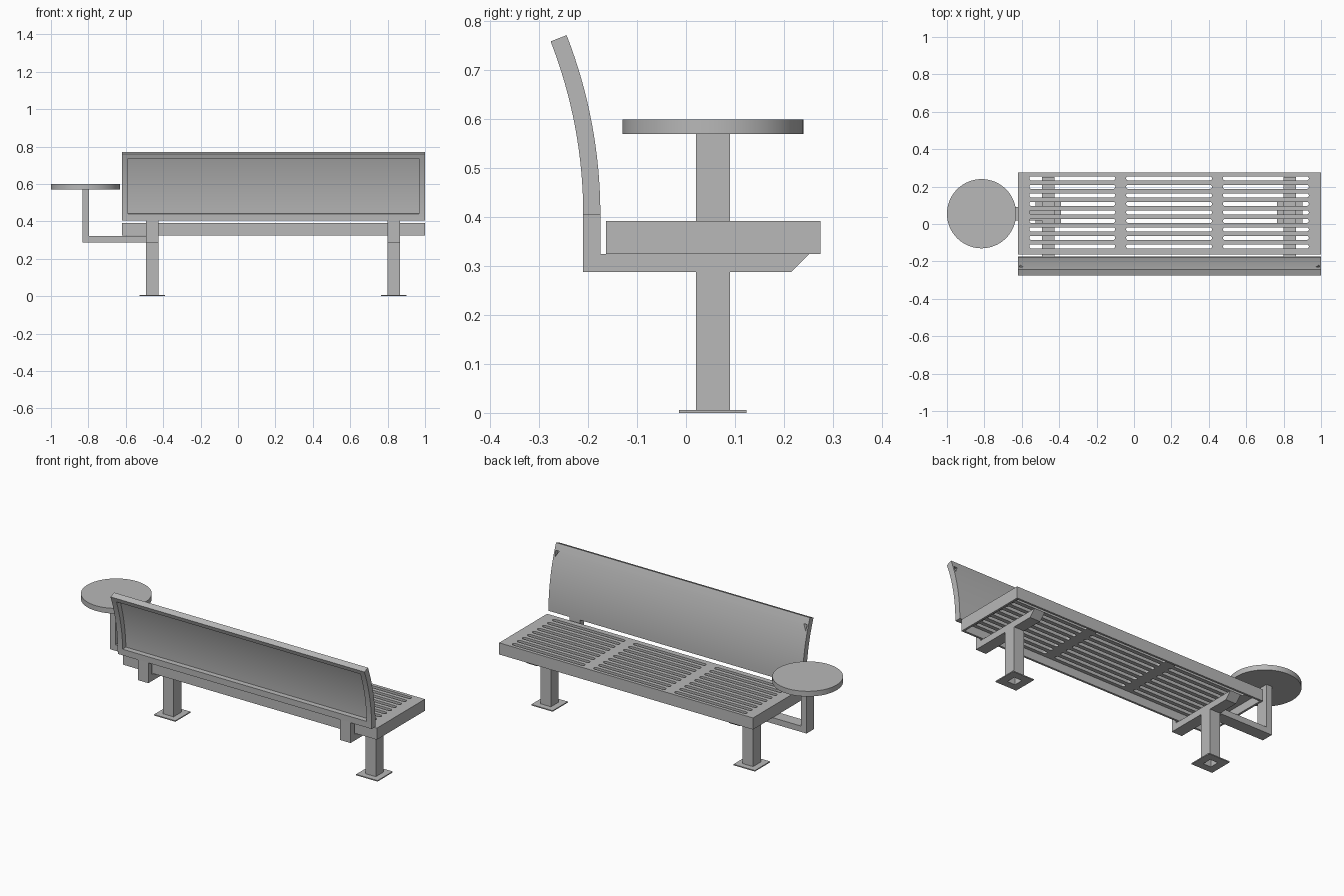
import bpy, bmesh, math
from mathutils import Vector

if "Cube" in bpy.data.objects:
    bpy.data.objects.remove(bpy.data.objects["Cube"], do_unlink=True)

GREY = (0.48, 0.48, 0.48, 1)
metal = bpy.data.materials.new("grey_metal")
metal.use_nodes = True
metal.diffuse_color = GREY
metal.node_tree.nodes["Principled BSDF"].inputs["Base Color"].default_value = GREY


def add_prism(bm, outline, offset):
    """Closed outline of 3D points, extruded by offset."""
    face = bm.faces.new([bm.verts.new(p) for p in outline])
    top = bmesh.ops.extrude_face_region(bm, geom=[face])["geom"]
    moved = [v for v in top if isinstance(v, bmesh.types.BMVert)]
    bmesh.ops.translate(bm, verts=moved, vec=Vector(offset))


def add_box(bm, x, y, z):
    outline = [(x[0], y[0], z[0]), (x[1], y[0], z[0]), (x[1], y[1], z[0]), (x[0], y[1], z[0])]
    add_prism(bm, outline, (0, 0, z[1] - z[0]))


def finish(bm, name):
    bmesh.ops.recalc_face_normals(bm, faces=bm.faces)
    mesh = bpy.data.meshes.new(name)
    bm.to_mesh(mesh)
    bm.free()
    mesh.materials.append(metal)
    obj = bpy.data.objects.new(name, mesh)
    bpy.context.collection.objects.link(obj)
    return obj


def box(name, x, y, z):
    bm = bmesh.new()
    add_box(bm, x, y, z)
    return finish(bm, name)


def activate(obj):
    bpy.ops.object.select_all(action="DESELECT")
    obj.select_set(True)
    bpy.context.view_layer.objects.active = obj


def cut(obj, cutter):
    """Subtract the cutter from the object and discard it."""
    mod = obj.modifiers.new("cut", "BOOLEAN")
    mod.operation, mod.solver, mod.object = "DIFFERENCE", "EXACT", cutter
    activate(obj)
    bpy.ops.object.modifier_apply(modifier=mod.name)
    bpy.data.objects.remove(cutter, do_unlink=True)


def smooth(obj):
    activate(obj)
    bpy.ops.object.shade_smooth_by_angle(angle=math.radians(30))


LEFT, RIGHT = 1.0, -0.62
POST_Y = 0.055
POST_X = {"right": -0.458, "left": 0.832}
HALF_W, HALF_D = 0.033, 0.035
ARM_Z, SEAT_Z, SEAT_TOP = 0.288, 0.325, 0.392

# Seat pan, hollow underneath, with three columns of rounded slots
seat = box("seat", (RIGHT, LEFT), (-0.163, 0.275), (SEAT_Z, SEAT_TOP))
rim = 0.012
cut(seat, box("cavity", (RIGHT + rim, LEFT - rim), (-0.163 + rim, 0.275 - rim),
              (0.3, SEAT_TOP - 0.02)))
bm = bmesh.new()
slot_r = 0.011
for column in range(3):
    x0 = -0.56 + column * 0.5175
    ends = [(x0 + slot_r, 90), (x0 + 0.46 - slot_r, 270)]
    for row in range(9):
        y = -0.12 + row * 0.0455
        outline = []
        for cx, start in ends:
            for step in range(7):
                a = math.radians(start + step * 30)
                outline.append((cx + slot_r * math.cos(a), y + slot_r * math.sin(a), 0.35))
        add_prism(bm, outline, (0, 0, 0.1))
cut(seat, finish(bm, "slots"))

# Curved backrest: bent sheet with a deep rim, recessed from behind
CENTRE_Y, CENTRE_Z, R_BACK, R_FRONT = -1.185, 0.405, 0.975, 1.01


def arc_prism(name, r0, r1, a0, a1, x0, x1, steps=16):
    angles = [math.radians(a0 + (a1 - a0) * i / steps) for i in range(steps + 1)]
    path = [(r0, a) for a in angles] + [(r1, a) for a in reversed(angles)]
    bm = bmesh.new()
    add_prism(bm, [(x0, CENTRE_Y + r * math.cos(a), CENTRE_Z + r * math.sin(a))
                   for r, a in path], (x1 - x0, 0, 0))
    return finish(bm, name)


backrest = arc_prism("backrest", R_BACK, R_FRONT, 0, 21.3, RIGHT, LEFT)
cut(backrest, arc_prism("recess", R_BACK - 0.03, R_FRONT - 0.006, 2.1, 19.8,
                        RIGHT + 0.032, LEFT - 0.032))

# Small triangular notches in the upper corners
bm = bmesh.new()
for edge, side in ((RIGHT, 1), (LEFT, -1)):
    corners = [(0.008, 0.735), (0.03, 0.735), (0.01, 0.70)]
    add_prism(bm, [(edge + side * dx, -0.25, z) for dx, z in corners], (0, 0.08, 0))
cut(backrest, finish(bm, "notches"))
smooth(backrest)

# Legs: hollow post, base plate and L-shaped support arm with chamfered tip
arm_profile = [(-0.21, 0.405), (-0.21, ARM_Z), (0.215, ARM_Z), (0.252, SEAT_Z),
               (-0.175, SEAT_Z), (-0.175, 0.405)]
for side, x in POST_X.items():
    xs, ys = (x - HALF_W, x + HALF_W), (POST_Y - HALF_D, POST_Y + HALF_D)
    post = box(side + "_post", xs, ys, (0, ARM_Z))
    plate = box(side + "_base_plate", (x - 0.068, x + 0.068), (-0.014, 0.124), (0, 0.006))
    for part in (post, plate):
        cut(part, box("bore", (x - 0.025, x + 0.025), (POST_Y - 0.027, POST_Y + 0.027),
                      (-0.1, ARM_Z - 0.01)))
    bm = bmesh.new()
    add_prism(bm, [(xs[0], y, z) for y, z in arm_profile], (2 * HALF_W, 0, 0))
    finish(bm, side + "_support_arm")

# Side table: L-shaped bracket and round top
TABLE_X = -0.815
bracket = [(-0.49, ARM_Z), (-0.832, ARM_Z), (-0.832, 0.572), (-0.797, 0.572),
           (-0.797, 0.322), (-0.49, 0.322)]
bm = bmesh.new()
add_prism(bm, [(x, POST_Y - HALF_D, z) for x, z in bracket], (0, 2 * HALF_D, 0))
finish(bm, "table_bracket")
bpy.ops.mesh.primitive_cylinder_add(vertices=64, radius=0.185, depth=0.03,
                                    location=(TABLE_X, POST_Y, 0.585))
table = bpy.context.object
table.name = "table_top"
table.data.materials.append(metal)
smooth(table)
